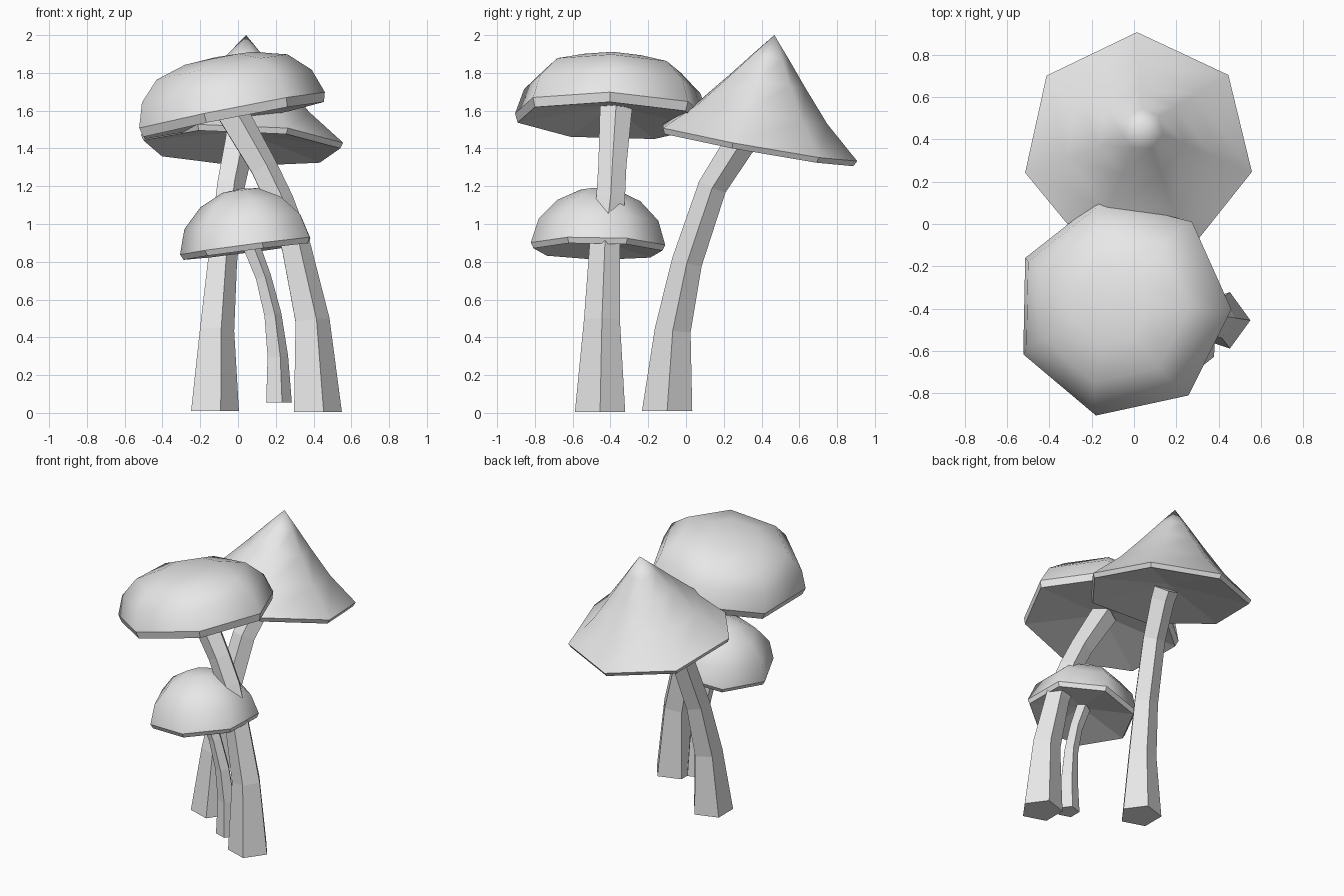
import bpy, bmesh
from math import cos, sin, tau, radians
from mathutils import Vector

cube = bpy.data.objects.get("Cube")
if cube:
    bpy.data.objects.remove(cube)

# One pale grey for everything
clay = bpy.data.materials.new("pale_grey")
clay.use_nodes = True
clay.diffuse_color = (0.8, 0.8, 0.8, 1)
clay.node_tree.nodes["Principled BSDF"].inputs["Base Color"].default_value = clay.diffuse_color


def finish(name, bm):
    bmesh.ops.recalc_face_normals(bm, faces=bm.faces)
    mesh = bpy.data.meshes.new(name)
    bm.to_mesh(mesh)
    bm.free()
    mesh.materials.append(clay)
    obj = bpy.data.objects.new(name, mesh)
    bpy.context.collection.objects.link(obj)
    return obj


def ring(bm, centre, axis, radius, sides, phase=0):
    turn = Vector((0, 0, 1)).rotation_difference(Vector(axis))
    verts = []
    for i in range(sides):
        a = phase + tau * i / sides
        verts.append(bm.verts.new(centre + turn @ Vector((radius * cos(a), radius * sin(a), 0))))
    return verts


def bridge(bm, a, b, smooth=False):
    for i in range(len(a)):
        j = (i + 1) % len(a)
        bm.faces.new((a[i], a[j], b[j], b[i])).smooth = smooth


def fan(bm, loop, tip, smooth=False):
    for i in range(len(loop)):
        bm.faces.new((loop[i], loop[(i + 1) % len(loop)], tip)).smooth = smooth


def cap(name, centre, axis, phase, profile, top, lip, hollow):
    """Seven-sided cap: smooth crown, thin flat lip, hollow underside."""
    bm = bmesh.new()
    centre, axis = Vector(centre), Vector(axis).normalized()
    phase = radians(phase)
    rings = [ring(bm, centre + axis * h, axis, r, 7, phase) for r, h in profile]
    for a, b in zip(rings, rings[1:]):
        bridge(bm, a, b, True)
    fan(bm, rings[-1], bm.verts.new(centre + axis * top), True)
    under = ring(bm, centre - axis * lip, axis, profile[0][0] - 0.015, 7, phase)
    bridge(bm, rings[0], under)
    fan(bm, under, bm.verts.new(centre + axis * (hollow - lip)))
    finish(name, bm)


def stem(name, path):
    """Five-sided bent stem from (x, y, z, radius) stations."""
    bm = bmesh.new()
    pts = [Vector(p[:3]) for p in path]
    rings = []
    for i, p in enumerate(pts):
        axis = pts[min(i + 1, len(pts) - 1)] - pts[max(i - 1, 0)]
        if i == 0:
            axis = Vector((0, 0, 1))
        rings.append(ring(bm, p, axis, path[i][3], 5))
    for a, b in zip(rings, rings[1:]):
        bridge(bm, a, b)
    bm.faces.new(rings[0])
    bm.faces.new(rings[-1])
    finish(name, bm)


# Caps
cap("broad_cap", (-0.055, -0.395, 1.595), (-0.2, 0.03, 1), -1,
    [(0.525, 0), (0.48, 0.13), (0.37, 0.235), (0.19, 0.285)], 0.295, 0.05, 0.08)
cap("pointed_cap", (0.02, 0.365, 1.43), (0.04, 0.18, 1), 39,
    [(0.55, 0), (0.36, 0.165), (0.21, 0.335), (0.1, 0.465)], 0.58, 0.03, 0.09)
cap("small_cap", (0.055, -0.465, 0.885), (-0.13, 0.02, 1), 25,
    [(0.365, 0), (0.325, 0.13), (0.225, 0.235), (0.1, 0.295)], 0.305, 0.03, 0.06)

# Stems
stem("broad_stem", [
    (0.41, -0.455, 0.005, 0.14), (0.385, -0.445, 0.49, 0.1), (0.3, -0.43, 0.88, 0.085),
    (0.215, -0.4, 1.12, 0.08), (0.13, -0.39, 1.3, 0.078), (-0.05, -0.37, 1.61, 0.09)])
stem("pointed_stem", [
    (-0.135, -0.1, 0.01, 0.14), (-0.12, -0.07, 0.44, 0.1), (-0.09, 0.005, 0.8, 0.085),
    (-0.045, 0.14, 1.2, 0.08), (0.0, 0.28, 1.42, 0.085), (0.01, 0.33, 1.48, 0.09)])
stem("small_stem", [
    (0.21, -0.42, 0.055, 0.075), (0.205, -0.42, 0.3, 0.06), (0.18, -0.43, 0.52, 0.05),
    (0.13, -0.44, 0.72, 0.045), (0.06, -0.45, 0.9, 0.05)])
